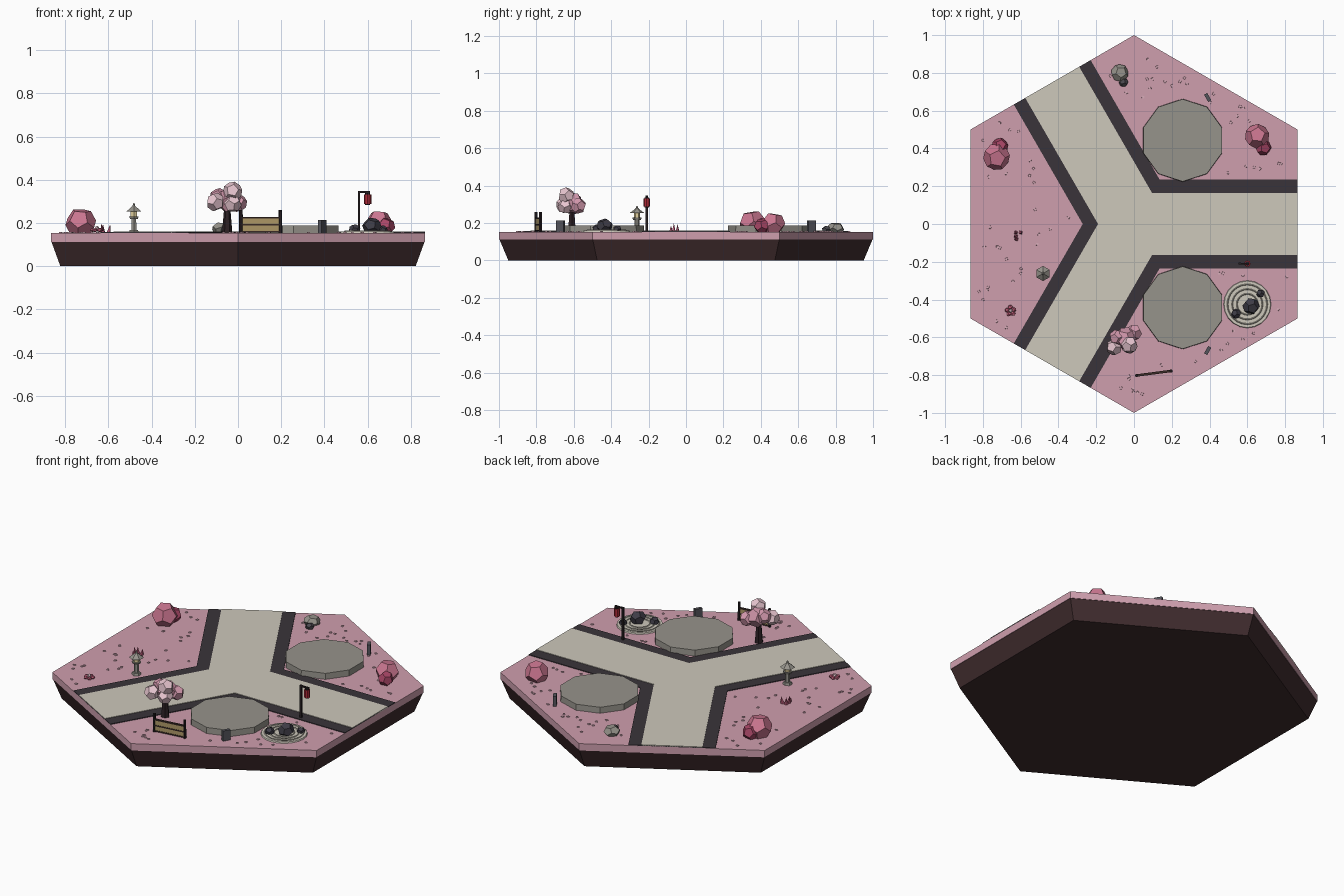
import bpy, bmesh, math, random
from mathutils import Matrix, Vector, Euler

if "Cube" in bpy.data.objects:
    bpy.data.objects.remove(bpy.data.objects["Cube"])

random.seed(4)
G = 0.153  # ground level
MATS = {}


def mat(hexcol):
    if hexcol not in MATS:
        c = [int(hexcol[i:i + 2], 16) / 255 for i in (0, 2, 4)]
        c = [v / 12.92 if v < 0.04 else ((v + 0.055) / 1.055) ** 2.4 for v in c]
        MATS[hexcol] = bpy.data.materials.new("colour_" + hexcol)
        MATS[hexcol].diffuse_color = (*c, 1)
    return MATS[hexcol]


def finish(bm, name, col):
    bmesh.ops.recalc_face_normals(bm, faces=bm.faces)
    me = bpy.data.meshes.new(name)
    bm.to_mesh(me)
    bm.free()
    me.materials.append(mat(col))
    ob = bpy.data.objects.new(name, me)
    bpy.context.collection.objects.link(ob)
    return ob


def prism(name, col, x, y, z0, z1, r0, r1, n, turn=0, tilt=(0, 0)):
    """Upright n-sided cone or prism, first corner at angle turn (degrees)."""
    bm = bmesh.new()
    m = (Matrix.Translation((x, y, z0)) @ Euler((tilt[0], tilt[1], 0)).to_matrix().to_4x4()
         @ Matrix.Rotation(math.radians(turn - 90), 4, 'Z') @ Matrix.Translation((0, 0, (z1 - z0) / 2)))
    bmesh.ops.create_cone(bm, cap_ends=True, segments=n, radius1=r0, radius2=r1, depth=z1 - z0, matrix=m)
    return finish(bm, name, col)


def box(name, col, loc, size, turn=0):
    bm = bmesh.new()
    m = (Matrix.Translation(loc) @ Matrix.Rotation(math.radians(turn), 4, 'Z')
         @ Matrix.Diagonal((*size, 1)))
    bmesh.ops.create_cube(bm, size=1, matrix=m)
    return finish(bm, name, col)


def blob(name, col, loc, r, squash=1):
    """Randomly turned dodecahedron."""
    p = (1 + 5 ** 0.5) / 2
    pts = [(a, b, c) for a in (-1, 1) for b in (-1, 1) for c in (-1, 1)]
    for a in (-1, 1):
        for b in (-1, 1):
            q = (0, a / p, b * p)
            pts += [q, (q[1], q[2], 0), (q[2], 0, q[1])]
    rot = Euler([random.uniform(0, 6) for _ in range(3)]).to_matrix()
    bm = bmesh.new()
    for q in pts:
        v = rot @ Vector(q) * (r / 3 ** 0.5)
        v.z *= squash
        bm.verts.new(v + Vector(loc))
    bmesh.ops.convex_hull(bm, input=bm.verts[:])
    bmesh.ops.dissolve_limit(bm, angle_limit=0.02, verts=bm.verts[:], edges=bm.edges[:])
    return finish(bm, name, col)


def slab_y(name, col, w, z0, z1):
    """Three-armed road slab of half width w, arms end at the tile edge."""
    bm = bmesh.new()
    vs = []
    for k in range(3):
        a = math.radians(120 * k)
        rot = Matrix.Rotation(a, 3, 'Z')
        for q in ((0.866, -w), (0.866, w), (w / math.tan(math.pi / 3), w)):
            vs.append(bm.verts.new(rot @ Vector((*q, z0))))
    f = bm.faces.new(vs)
    top = bmesh.ops.extrude_face_region(bm, geom=[f])["geom"]
    for v in top:
        if isinstance(v, bmesh.types.BMVert):
            v.co.z = z1
    return finish(bm, name, col)


# tile body and roads
prism("soil_base", "402c2e", 0, 0, 0, 0.112, 0.95, 0.997, 6, 90)
prism("grass_top", "cf9fae", 0, 0, 0.112, G, 1.0, 1.0, 6, 90)
slab_y("road_border", "3a343a", 0.235, G - 0.01, 0.157)
slab_y("road_surface", "cdc8bb", 0.165, G - 0.01, 0.16)

# building plots and their marker stones
for s in (-1, 1):
    prism("plot_disc", "96938b", 0.2575, s * 0.443, G - 0.005, 0.188, 0.22, 0.218, 10, 90)
    box("marker_stone", "55555c", (0.39, s * 0.67, 0.182), (0.044, 0.019, 0.062), -60 * s)

# raked gravel garden
gx, gy = 0.60, -0.425
prism("gravel_bed", "cdc8bb", gx, gy, G - 0.003, 0.16, 0.127, 0.123, 20)
for r in (0.055, 0.08, 0.105):
    bpy.ops.mesh.primitive_torus_add(major_radius=r, minor_radius=0.0035, major_segments=24,
                                     minor_segments=4, location=(gx, gy, 0.161))
    bpy.context.object.name = "raked_ring"
    bpy.context.object.data.materials.append(mat("bdb8ab"))
for x, y, z, r in ((0.62, -0.435, 0.185, 0.045), (0.54, -0.475, 0.17, 0.027), (0.67, -0.368, 0.168, 0.023)):
    blob("garden_stone", "3e3c46", (x, y, z), r, 0.9)

# hanging lantern on a post
box("lantern_post", "251d20", (0.56, -0.21, 0.25), (0.011, 0.011, 0.196))
box("lantern_arm", "251d20", (0.583, -0.21, 0.343), (0.056, 0.009, 0.008))
prism("paper_lantern", "b02a38", 0.6, -0.21, 0.288, 0.332, 0.017, 0.017, 8)
for z in (0.283, 0.332):
    prism("lantern_cap", "251d20", 0.6, -0.21, z, z + 0.006, 0.012, 0.012, 8)
box("lantern_cord", "251d20", (0.6, -0.21, 0.34), (0.003, 0.003, 0.01))

# bamboo fence
fa = 7.5
fc, fs = math.cos(math.radians(fa)), math.sin(math.radians(fa))
for d in (-0.092, 0.092):
    prism("fence_post", "251d20", 0.105 + d * fc, -0.79 + d * fs, G, 0.26, 0.009, 0.008, 6)
for z in (0.175, 0.207):
    box("fence_panel", "b09a68", (0.105, -0.79, z), (0.18, 0.008, 0.027), fa)
for z in (0.16, 0.191, 0.225):
    box("fence_rail", "3a2b26", (0.105, -0.79, z), (0.184, 0.013, 0.007), fa)

# blossom tree
prism("tree_trunk", "2c2024", -0.05, -0.61, G, 0.26, 0.024, 0.015, 6)
for x, y, z, r, c in ((-0.045, -0.605, 0.305, 0.06, "d79bb0"), (-0.025, -0.64, 0.346, 0.046, "e8c6d0"),
                      (-0.105, -0.652, 0.297, 0.044, "e8c6d0"), (-0.025, -0.645, 0.29, 0.043, "e8c6d0"),
                      (0.0, -0.575, 0.293, 0.043, "d79bb0"), (-0.09, -0.6, 0.32, 0.042, "d79bb0")):
    blob("tree_blossom", c, (x, y, z), r)

# bushes and rocks
for x, y, z, r, c in ((-0.728, 0.355, 0.2, 0.072, "cb7690"), (-0.71, 0.412, 0.187, 0.045, "a84666"),
                      (0.652, 0.465, 0.195, 0.066, "cb7690"), (0.685, 0.405, 0.183, 0.043, "a84666")):
    blob("bush", c, (x, y, z), r)
blob("grey_rock", "96938b", (-0.075, 0.80, 0.172), 0.047, 0.7)
blob("small_rock", "4a484e", (-0.055, 0.75, 0.165), 0.025, 0.8)

# stone lantern
lx, ly, n = -0.482, -0.262, 6
for name, c, z0, z1, r0, r1 in (("stone_foot", "96938b", G, 0.167, 0.026, 0.022),
                                ("stone_shaft", "96938b", 0.167, 0.217, 0.014, 0.012),
                                ("stone_shelf", "96938b", 0.217, 0.23, 0.02, 0.026),
                                ("light_box", "e0cf9c", 0.23, 0.255, 0.017, 0.017),
                                ("stone_roof", "96938b", 0.253, 0.277, 0.04, 0.009),
                                ("roof_tip", "96938b", 0.276, 0.292, 0.008, 0.003)):
    prism(name, c, lx, ly, z0, z1, r0, r1, n, 90)

# pink grass spikes and flower rosette
for x, y, h, t in ((-0.625, -0.065, 0.048, -0.2), (-0.6, -0.045, 0.04, 0.2), (-0.625, -0.045, 0.042, 0.0),
                   (-0.622, -0.08, 0.035, -0.3)):
    prism("grass_spike", "b85a78", x, y, G - 0.002, G + h, 0.012, 0, 4, 30, (0, t))
for k in range(5):
    a = k * math.tau / 5 + 0.4
    blob("flower_petal", "c2607c", (-0.653 + 0.019 * math.cos(a), -0.46 + 0.019 * math.sin(a), 0.167), 0.013, 0.7)
blob("flower_heart", "e8c6d0", (-0.653, -0.46, 0.175), 0.011)

# fallen petals, kept off the roads and plots
bm = bmesh.new()
count = 0
while count < 80:
    x, y = random.uniform(-0.83, 0.83), random.uniform(-0.95, 0.95)
    inside = abs(x) < 0.83 and abs(y) + abs(x) / 3 ** 0.5 < 0.95
    on_road = False
    for k in range(3):
        d = Matrix.Rotation(math.radians(-120 * k), 2) @ Vector((x, y))
        on_road = on_road or (d.x > -0.14 and abs(d.y) < 0.26)
    on_plot = math.hypot(x - 0.2575, abs(y) - 0.443) < 0.24 or math.hypot(x - gx, y - gy) < 0.14
    if inside and not on_road and not on_plot:
        m = Matrix.Translation((x, y, G + 0.002)) @ Matrix.Rotation(random.uniform(0, 6), 4, 'Z')
        bmesh.ops.create_cone(bm, cap_ends=True, segments=4, radius1=0.009, radius2=0.008, depth=0.004, matrix=m)
        count += 1
finish(bm, "fallen_petals", "d9adba")

for m in bpy.data.materials:
    if m.users and not m.is_grease_pencil:
        m.use_nodes = True
        m.node_tree.nodes["Principled BSDF"].inputs["Base Color"].default_value = m.diffuse_color
